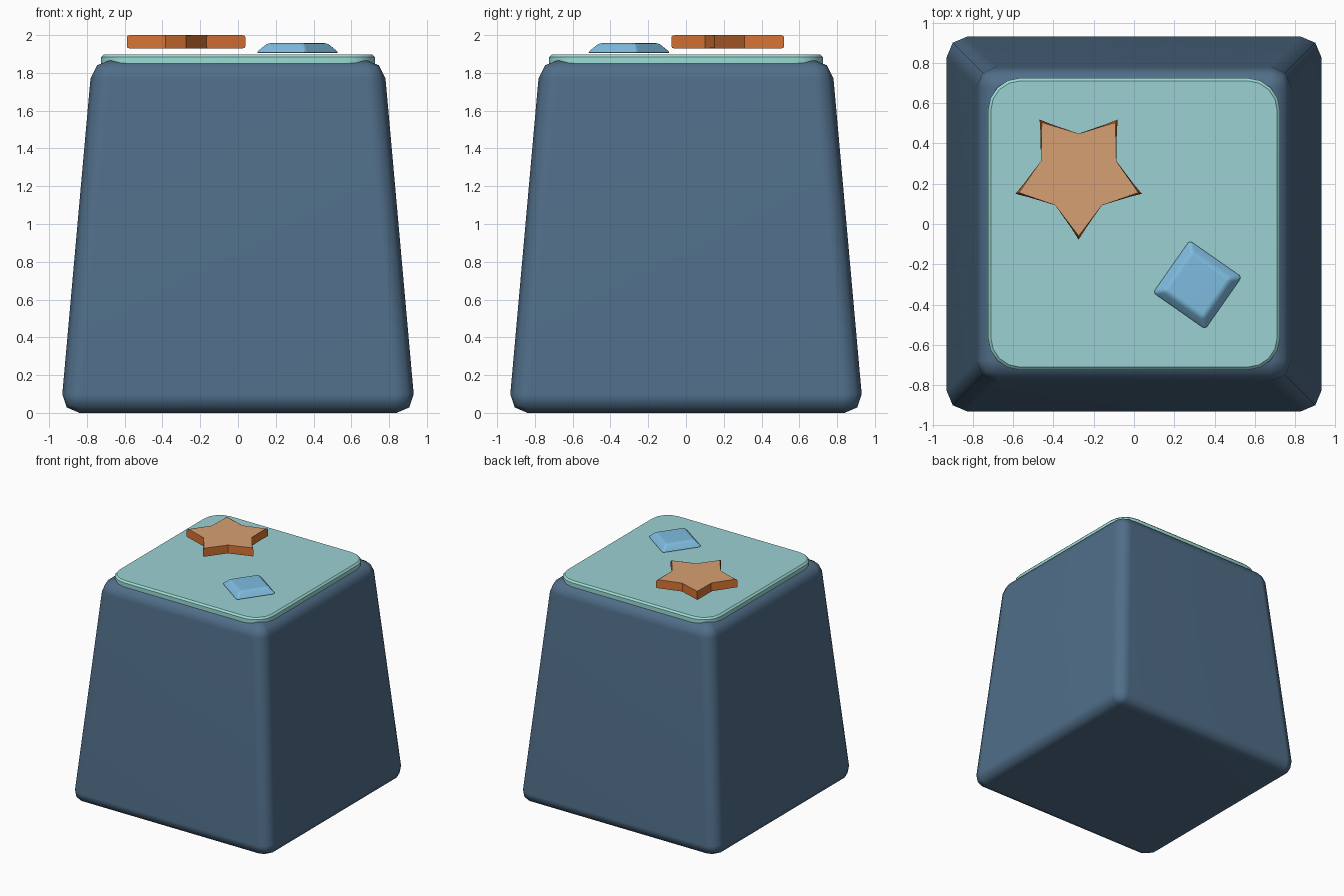
import bpy, bmesh, math

if "Cube" in bpy.data.objects:
    bpy.data.objects.remove(bpy.data.objects["Cube"])


def mat(name, rgb):
    m = bpy.data.materials.new(name)
    lin = [((c / 255 + 0.055) / 1.055) ** 2.4 for c in rgb]
    m.diffuse_color = (*lin, 1)
    m.use_nodes = True
    m.node_tree.nodes["Principled BSDF"].inputs["Base Color"].default_value = m.diffuse_color
    return m


navy = mat("slate blue", (80, 110, 137))
teal = mat("pale teal", (155, 209, 212))
teal_rim = mat("mint rim", (156, 220, 213))
tan = mat("tan orange", (215, 160, 115))
orange = mat("deep orange", (215, 115, 52))
sky = mat("sky blue", (126, 188, 223))


def loft(name, bottom, top, z0, z1, mats, bevel, segments, rims_only=False, angle=30, weighted=False):
    """Join two matching outlines into a solid, bevel its edges, colour upward faces with mats[0]."""
    bm = bmesh.new()
    lo = [bm.verts.new((x, y, z0)) for x, y in bottom]
    hi = [bm.verts.new((x, y, z1)) for x, y in top]
    n = len(lo)
    bm.faces.new(lo[::-1])
    bm.faces.new(hi)
    for i in range(n):
        j = (i + 1) % n
        bm.faces.new((lo[i], lo[j], hi[j], hi[i]))
    edges = [e for e in bm.edges
             if not rims_only or abs(e.verts[0].co.z - e.verts[1].co.z) < 1e-5]
    bmesh.ops.bevel(bm, geom=edges, offset=bevel, segments=segments, profile=0.5,
                    affect='EDGES', clamp_overlap=True)
    bm.normal_update()
    for f in bm.faces:
        f.material_index = 0 if len(mats) == 1 or f.normal.z > 0.9 else 1
    me = bpy.data.meshes.new(name)
    bm.to_mesh(me)
    bm.free()
    for m in mats:
        me.materials.append(m)
    ob = bpy.data.objects.new(name, me)
    bpy.context.collection.objects.link(ob)
    bpy.ops.object.select_all(action='DESELECT')
    ob.select_set(True)
    bpy.context.view_layer.objects.active = ob
    bpy.ops.object.shade_smooth_by_angle(angle=math.radians(angle))
    if weighted:
        w = ob.modifiers.new("flat_faces", 'WEIGHTED_NORMAL')
        w.keep_sharp = True
    return ob


def square(h, cx=0, cy=0, turn=0):
    r = h * math.sqrt(2)
    return [(cx + r * math.cos(turn + math.pi / 4 + k * math.pi / 2),
             cy + r * math.sin(turn + math.pi / 4 + k * math.pi / 2)) for k in range(4)]


def rounded_square(h, r, steps):
    pts = []
    for k, (sx, sy) in enumerate([(1, 1), (-1, 1), (-1, -1), (1, -1)]):
        for s in range(steps + 1):
            a = (k + s / steps) * math.pi / 2
            pts.append((sx * (h - r) + r * math.cos(a), sy * (h - r) + r * math.sin(a)))
    return pts


def star(cx, cy, outer, inner):
    return [(cx + (inner if k % 2 else outer) * math.cos(-math.pi / 2 + k * math.pi / 5),
             cy + (inner if k % 2 else outer) * math.sin(-math.pi / 2 + k * math.pi / 5))
            for k in range(10)]


# Tapered block with rounded edges
loft("tapered_body", square(0.939), square(0.772), 0, 1.87, [navy], 0.1, 2,
     angle=60, weighted=True)

# Rounded plate set into the top
outline = rounded_square(0.725, 0.16, 4)
loft("top_plate", outline, outline, 1.83, 1.898, [teal, teal_rim], 0.014, 1, rims_only=True)

# Star hovering just above the plate
outline = star(-0.275, 0.252, 0.33, 0.186)
loft("star", outline, outline, 1.929, 2.0, [tan, orange], 0.01, 2, rims_only=True)

# Turned tile with sloping sides
turn = math.radians(-35)
loft("square_tile", square(0.166, 0.315, -0.302, turn), square(0.118, 0.315, -0.302, turn),
     1.904, 1.958, [sky], 0.016, 2, angle=60, weighted=True)
